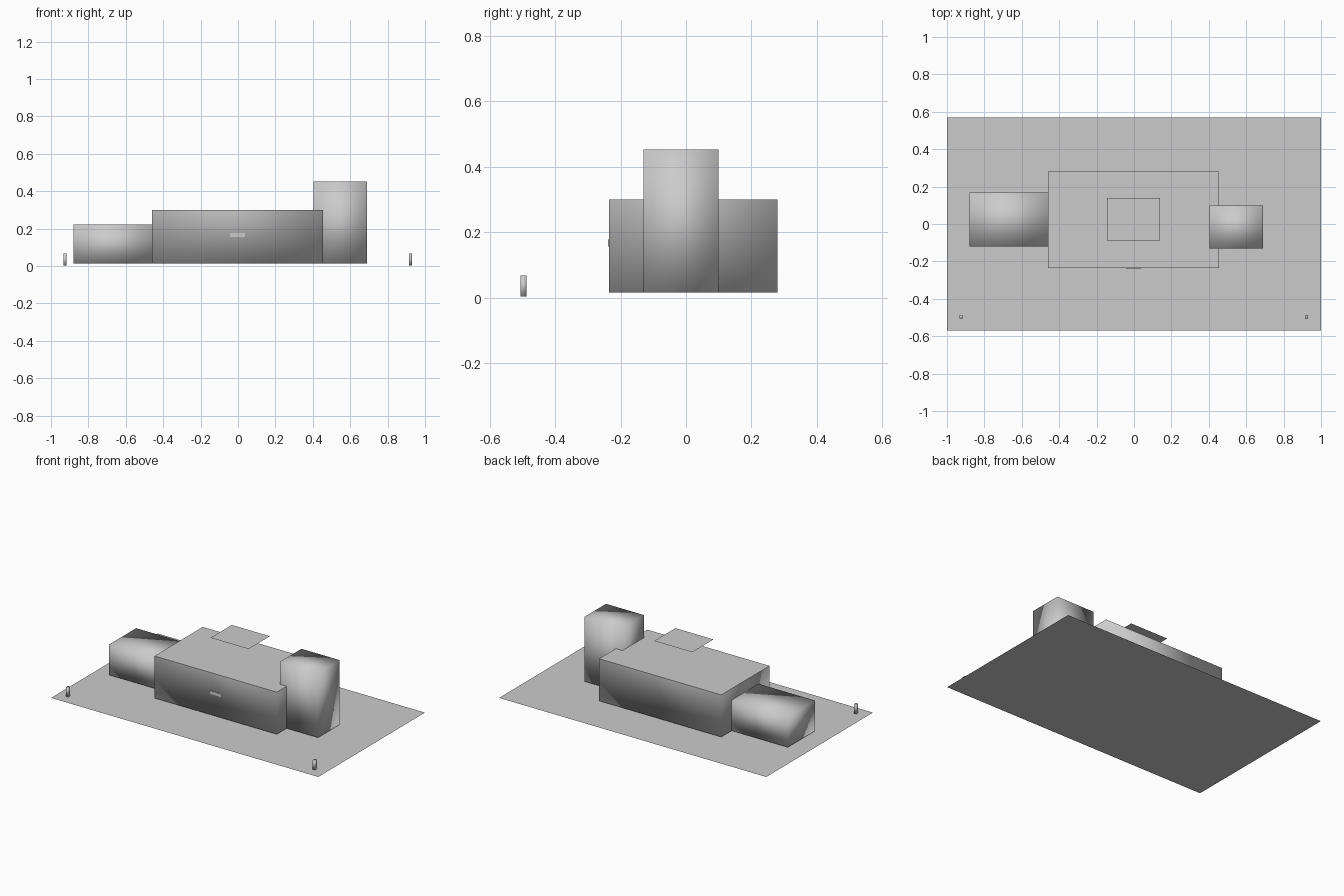
import bpy, bmesh

if "Cube" in bpy.data.objects:
    bpy.data.objects.remove(bpy.data.objects["Cube"])

grey = bpy.data.materials.new("plain grey")
grey.diffuse_color = (0.6, 0.6, 0.6, 1)
grey.use_nodes = True
grey.node_tree.nodes["Principled BSDF"].inputs["Base Color"].default_value = grey.diffuse_color


def finish(name, bm, smooth):
    bmesh.ops.recalc_face_normals(bm, faces=bm.faces)
    for f in bm.faces:
        f.smooth = smooth
    me = bpy.data.meshes.new(name)
    bm.to_mesh(me)
    bm.free()
    me.materials.append(grey)
    ob = bpy.data.objects.new(name, me)
    bpy.context.collection.objects.link(ob)
    return ob


def box(name, x, y, z, smooth=True, open_top=False):
    bm = bmesh.new()
    bmesh.ops.create_cube(bm, size=1)
    for v in bm.verts:
        v.co = [r[0] if c < 0 else r[1] for c, r in zip(v.co, (x, y, z))]
    if open_top:
        top = [f for f in bm.faces if all(v.co.z > z[1] - 1e-5 for v in f.verts)]
        bmesh.ops.delete(bm, geom=top, context='FACES_ONLY')
    return finish(name, bm, smooth)


def sheet(name, x, y, z):
    bm = bmesh.new()
    bm.faces.new([bm.verts.new(p) for p in (
        (x[0], y[0], z), (x[1], y[0], z), (x[1], y[1], z), (x[0], y[1], z))])
    ob = finish(name, bm, False)
    if ob.data.polygons[0].normal.z < 0:
        ob.data.flip_normals()
    return ob


# Site and the three building volumes
sheet("site_ground", (-1, 1), (-0.57, 0.57), 0)
box("main_hall", (-0.46, 0.455), (-0.235, 0.28), (0.015, 0.3), open_top=True)
sheet("main_roof", (-0.46, 0.455), (-0.235, 0.28), 0.3)
box("side_wing", (-0.88, -0.46), (-0.12, 0.168), (0.015, 0.222))
box("tower", (0.405, 0.69), (-0.13, 0.1), (0.015, 0.452))

# Thin canopy above the roof, in two halves
sheet("canopy_front", (-0.145, 0.14), (-0.087, 0.025), 0.451)
sheet("canopy_back", (-0.145, 0.14), (0.025, 0.14), 0.451)

# Blank panel on the front wall
box("front_panel", (-0.042, 0.038), (-0.238, -0.23), (0.156, 0.178), smooth=False)

# Gate posts at the two front corners
for side, cx in (("left", -0.925), ("right", 0.922)):
    box("gate_post_" + side, (cx - 0.009, cx + 0.009), (-0.506, -0.487), (0.004, 0.067))
